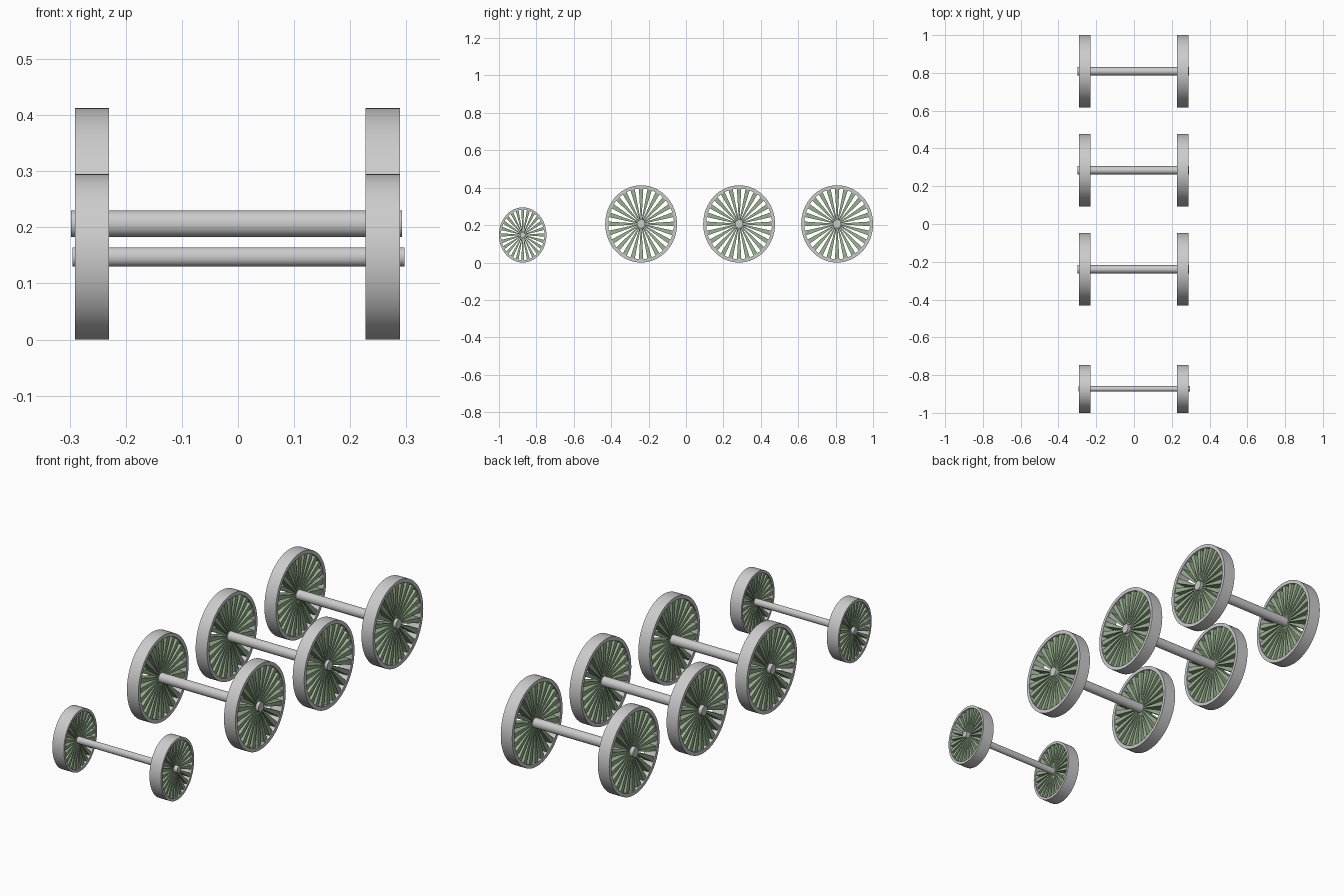
import bpy, bmesh
from math import sin, cos, pi

if "Cube" in bpy.data.objects:
    bpy.data.objects.remove(bpy.data.objects["Cube"])

green = bpy.data.materials.new("spoke_green")
green.diffuse_color = (0.33, 0.45, 0.29, 1)
green.use_nodes = True
green.node_tree.nodes["Principled BSDF"].inputs["Base Color"].default_value = green.diffuse_color
SPOKES = 24


def finish(bm, name, mat=None, smooth=True):
    bmesh.ops.recalc_face_normals(bm, faces=bm.faces)
    me = bpy.data.meshes.new(name)
    bm.to_mesh(me)
    bm.free()
    ob = bpy.data.objects.new(name, me)
    bpy.context.collection.objects.link(ob)
    if mat:
        me.materials.append(mat)
    if smooth:
        bpy.ops.object.select_all(action='DESELECT')
        bpy.context.view_layer.objects.active = ob
        ob.select_set(True)
        bpy.ops.object.shade_smooth_by_angle()
    return ob


def lathe(name, profile, cx, cy, ry, rz, closed, n=64):
    """Spin (x, radius fraction) points about the x axis, slightly oval."""
    bm = bmesh.new()
    rings = [[bm.verts.new((cx + x, cy + ry * r * cos(2 * pi * i / n),
                            rz + rz * r * sin(2 * pi * i / n))) for i in range(n)]
             for x, r in profile]
    pairs = list(zip(rings, rings[1:]))
    if closed:
        pairs.append((rings[-1], rings[0]))
    else:
        bm.faces.new(rings[0])
        bm.faces.new(rings[-1])
    for a, b in pairs:
        for i in range(n):
            j = (i + 1) % n
            bm.faces.new((a[i], a[j], b[j], b[i]))
    return finish(bm, name)


def spokes(name, cx, cy, ry, rz):
    """Deep wedge spokes, narrow at the hub and wide at the rim."""
    bm = bmesh.new()
    for k in range(SPOKES):
        a = 2 * pi * k / SPOKES
        ends = []
        # radius fraction, half width, half depth
        for r, w, d in ((0.07, 0.010, 0.019), (0.93, 0.062, 0.026)):
            ring = []
            for sw, sd in ((-1, -1), (1, -1), (1, 1), (-1, 1)):
                y = r * cos(a) - sw * w * sin(a)
                z = r * sin(a) + sw * w * cos(a)
                ring.append(bm.verts.new((cx + sd * d, cy + ry * y, rz + rz * z)))
            ends.append(ring)
        p, q = ends
        bm.faces.new(p)
        bm.faces.new(q)
        for i in range(4):
            j = (i + 1) % 4
            bm.faces.new((p[i], p[j], q[j], q[i]))
    finish(bm, name, green, smooth=False)


def wheelset(name, cy, ry, rz, x0, x1):
    for side, cx in (("left", -0.26), ("right", 0.258)):
        lathe(f"{name}_{side}_rim",
              [(-0.0305, 1), (0.0305, 1), (0.0305, 0.915), (-0.0305, 0.915)],
              cx, cy, ry, rz, True)
        spokes(f"{name}_{side}_spokes", cx, cy, ry, rz)
    # axle runs through both wheels and pokes out as hub ends
    lathe(f"{name}_axle", [(x0, 0.114), (x1, 0.114)], 0, cy, ry, rz, False, 32)


# three large driving axles and one small leading axle
for i, y in enumerate((-0.24, 0.284, 0.808)):
    wheelset(f"driving_{i + 1}", y, 0.192, 0.2065, -0.298, 0.292)
wheelset("leading", -0.873, 0.127, 0.1475, -0.295, 0.297)
